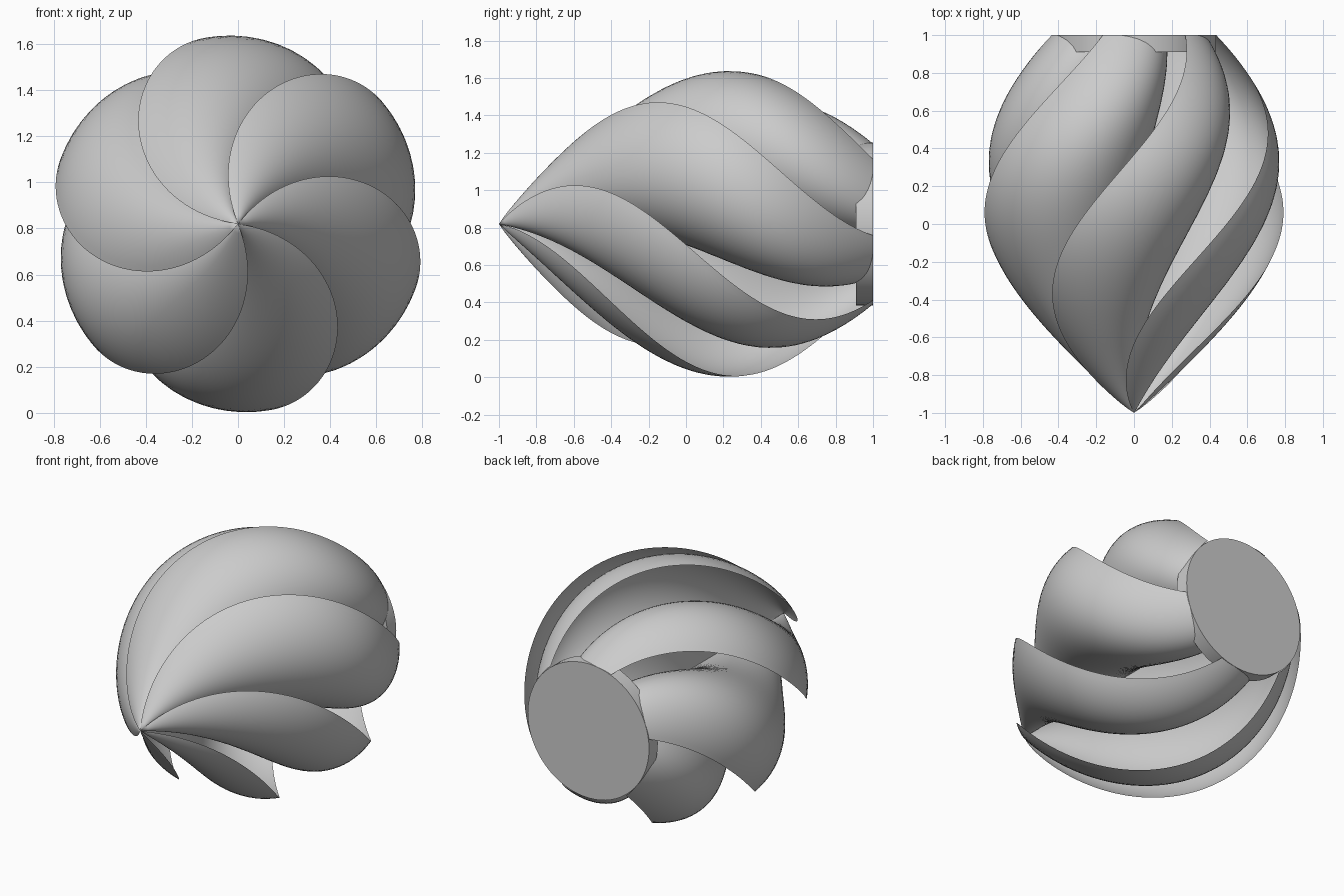
import bpy, bmesh
from math import sin, cos, radians, pi
from mathutils import Matrix, Vector

cube = bpy.data.objects.get("Cube")
if cube:
    bpy.data.objects.remove(cube)

BLADES = 6
AXIS_Z = 0.82
RADIUS = 0.82
BULGE = 1.18          # depth of the blade arc relative to a half circle
ROWS, COLS = 72, 32

grey = bpy.data.materials.new("grey")
grey.use_nodes = True
grey.diffuse_color = (0.6, 0.6, 0.6, 1)
grey.node_tree.nodes["Principled BSDF"].inputs["Base Color"].default_value = (0.6, 0.6, 0.6, 1)


def ridge_radius(y):
    return RADIUS * max(cos(radians(75 * (y - 0.2))), 0) ** 0.9


def blade_point(y, t, turn):
    # half-ellipse arc from the outer ridge (t=0) in to the axis (t=pi)
    half = ridge_radius(y) / 2
    u, v = half * (1 + cos(t)), -half * BULGE * sin(t)
    angle = radians(52 - 60 * y) + turn
    return Vector((u * cos(angle) - v * sin(angle), y,
                   AXIS_Z + u * sin(angle) + v * cos(angle)))


def finish(bm, name):
    mesh = bpy.data.meshes.new(name)
    bm.to_mesh(mesh)
    bm.free()
    mesh.materials.append(grey)
    obj = bpy.data.objects.new(name, mesh)
    bpy.context.collection.objects.link(obj)
    bpy.ops.object.select_all(action="DESELECT")
    obj.select_set(True)
    bpy.context.view_layer.objects.active = obj
    bpy.ops.object.shade_smooth_by_angle(angle=radians(40))
    return obj


# Twisted blades, each a curved sheet sweeping from the tip to the back
for i in range(BLADES):
    bm = bmesh.new()
    tip = bm.verts.new((0, -1, AXIS_Z))
    turn = i * 2 * pi / BLADES
    rows = [[bm.verts.new(blade_point(-1 + 2 * r / ROWS, pi * c / COLS, turn))
             for c in range(COLS + 1)] for r in range(1, ROWS + 1)]
    for c in range(COLS):
        bm.faces.new((tip, rows[0][c], rows[0][c + 1]))
        for a, b in zip(rows, rows[1:]):
            bm.faces.new((a[c], b[c], b[c + 1], a[c + 1]))
    finish(bm, f"spiral_blade_{i + 1}")

# Round plate that closes the back
bm = bmesh.new()
place = Matrix.Translation((0, 0.955, AXIS_Z)) @ Matrix.Rotation(pi / 2, 4, "X")
bmesh.ops.create_cone(bm, cap_ends=True, segments=64, radius1=0.435,
                      radius2=0.435, depth=0.09, matrix=place)
finish(bm, "back_plate")
